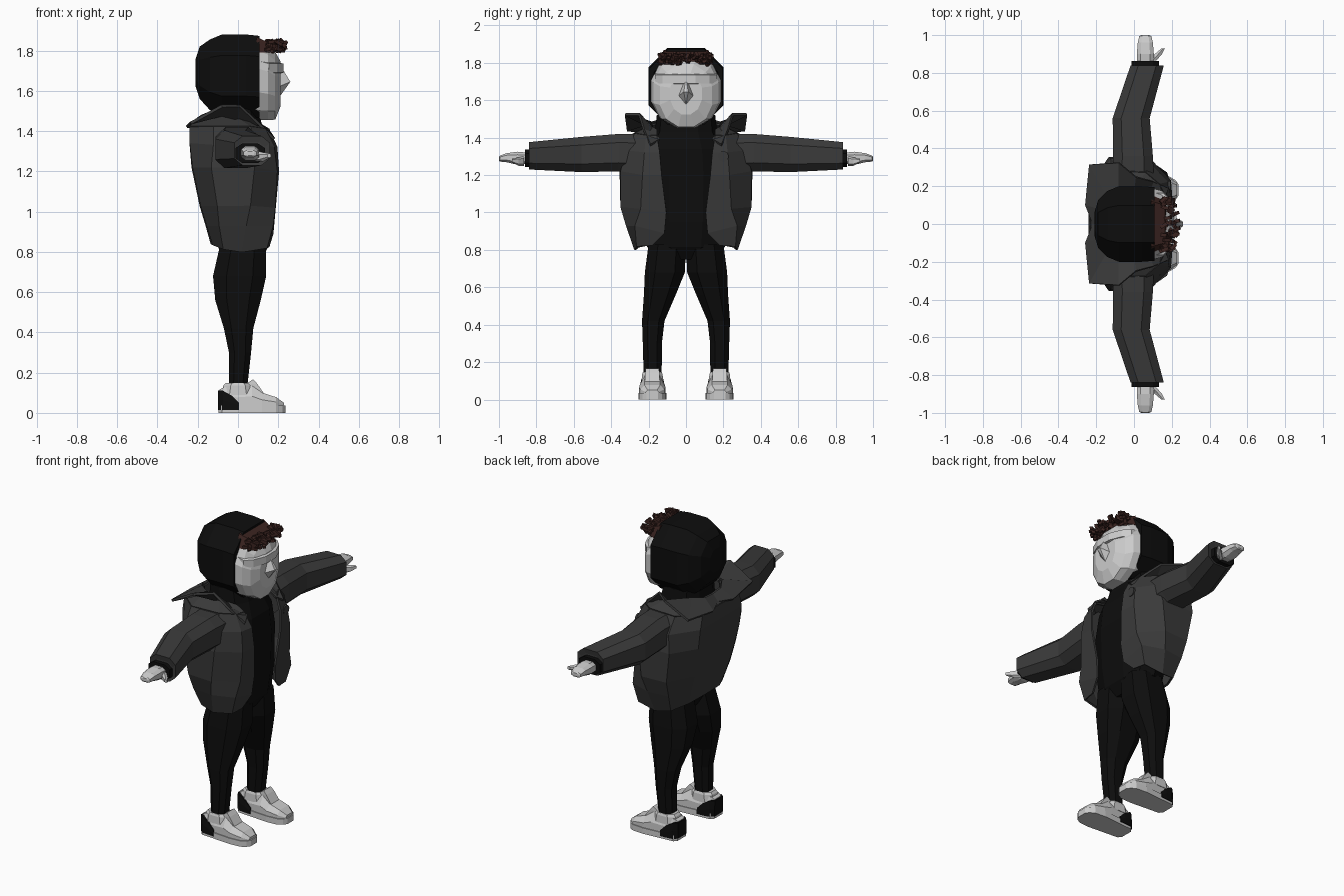
import bpy, bmesh, math, random
from mathutils import Vector, Matrix

random.seed(4)


def material(name, rgb):
    m = bpy.data.materials.new(name)
    m.diffuse_color = (*rgb, 1)
    return m


BLACK = material("black_cloth", (0.004, 0.004, 0.004))
COAT = material("coat_grey", (0.042, 0.042, 0.042))
HAIR = material("hair_brown", (0.045, 0.018, 0.015))


def finish(name, bm, mat=None, mirror=False, thick=0):
    if mirror or thick:
        bmesh.ops.remove_doubles(bm, verts=bm.verts, dist=1e-4)
    bmesh.ops.recalc_face_normals(bm, faces=bm.faces)
    me = bpy.data.meshes.new(name)
    bm.to_mesh(me)
    bm.free()
    ob = bpy.data.objects.new(name, me)
    bpy.context.collection.objects.link(ob)
    if mat:
        me.materials.append(mat)
    if mirror:
        mod = ob.modifiers.new("mirror", 'MIRROR')
        mod.use_axis = (False, True, False)
        mod.merge_threshold = 0.002
    if thick:
        mod = ob.modifiers.new("thickness", 'SOLIDIFY')
        mod.thickness = thick
        mod.offset = 0
    return ob


def loft(name, rings, mat=None, closed=True, cap=True, **kw):
    """Skin a surface across rings with equal point counts."""
    bm = bmesh.new()
    rows = [[bm.verts.new(p) for p in r] for r in rings]
    n = len(rows[0])
    for a, b in zip(rows, rows[1:]):
        for i in range(n if closed else n - 1):
            j = (i + 1) % n
            bm.faces.new((a[i], a[j], b[j], b[i]))
    if closed and cap:
        bm.faces.new(rows[0])
        bm.faces.new(rows[-1])
    return finish(name, bm, mat, **kw)


def hull(name, pts, mat=None, **kw):
    bm = bmesh.new()
    for p in pts:
        bm.verts.new(p)
    bmesh.ops.convex_hull(bm, input=bm.verts)
    return finish(name, bm, mat, **kw)


def ring(axis, c, ra, rb, n=8, p=0.8):
    """Flat-sided rounded ring around c, perpendicular to axis."""
    top = math.cos(math.pi / n) ** p
    out = []
    for i in range(n):
        t = (i + 0.5) * math.tau / n
        u, v = [math.copysign(abs(f) ** p, f) / top for f in (math.cos(t), math.sin(t))]
        d = {'x': (0, ra * u, rb * v), 'y': (ra * u, 0, rb * v), 'z': (ra * u, rb * v, 0)}[axis]
        out.append(Vector(c) + Vector(d))
    return out


# Hood: opens forward (+x), rim turned inward
loft("hood", [ring('x', (x, 0, z), ry, rz) for x, ry, z, rz in [
    (-.21, .06, 1.69, .07), (-.19, .125, 1.69, .13), (-.14, .175, 1.68, .175),
    (-.08, .2, 1.675, .205), (.04, .2, 1.675, .205), (.108, .195, 1.67, .203),
    (.108, .17, 1.665, .175), (.03, .16, 1.665, .16)]], BLACK)

# Head
loft("face", [ring('x', (x, 0, z), ry, rz, 12, 0.92) for x, ry, z, rz in [
    (.02, .17, 1.65, .17), (.11, .186, 1.65, .195), (.15, .175, 1.64, .185),
    (.185, .14, 1.625, .168), (.212, .085, 1.635, .11)]])
hull("nose", [(.215, 0, 1.72), (.26, .012, 1.645), (.26, -.012, 1.645),
              (.2, .045, 1.62), (.2, -.045, 1.62), (.21, 0, 1.575)])
loft("brow_band", [[(x, y, 1.69), (x, y, 1.735), (x - .04, y, 1.745), (x - .04, y, 1.68)]
                   for x, y in [(.155, -.165), (.195, -.125), (.226, -.05),
                                (.226, .05), (.195, .125), (.155, .165)]])

# Hair: fringe block and loose curls
hull("hair_base", [(x, s * y, z) for s in (-1, 1) for x, y, z in [
    (.09, .12, 1.868), (.1, .15, 1.79), (.17, .12, 1.79), (.165, .1, 1.835)]], HAIR)
bm = bmesh.new()
for i in range(75):
    y = random.uniform(-.14, .14)
    x = random.uniform(.15, .235 - 1.8 * y * y)
    z = 1.825 + random.uniform(-.025, .02)
    rot = Matrix.Rotation(random.uniform(-.8, .8), 4, 'Z') @ Matrix.Rotation(random.uniform(-.8, .8), 4, 'Y')
    bmesh.ops.create_cube(bm, size=1, matrix=Matrix.Translation((x, y, z)) @ rot
                          @ Matrix.Diagonal((.038, .018, .016, 1)))
finish("hair_curls", bm, HAIR)

# Shirt with neck
loft("shirt", [ring('z', (x, 0, z), rx, ry, 10) for z, x, rx, ry in [
    (.75, .02, .085, .12), (.815, .025, .12, .2), (.95, .015, .145, .22), (1.2, 0, .165, .23),
    (1.34, -.01, .165, .21), (1.43, -.01, .13, .16), (1.52, -.02, .115, .15)]], BLACK)

# Legs
loft("leg", [ring('z', (x, y, z), rx, ry) for z, x, rx, y, ry in [
    (.12, 0, .045, .178, .048), (.30, .01, .055, .18, .051), (.42, .003, .073, .175, .06),
    (.56, 0, .113, .14, .085), (.68, .008, .132, .113, .107), (.83, .025, .115, .1, .1)]],
    BLACK, mirror=True)

# Jacket body: half sections from the front edge round to the back centre
jacket = [
    [(.15, .18, .825), (.14, .26, .82), (.02, .27, .80), (-.07, .25, .815), (-.12, .15, .835), (-.13, 0, .84)],
    [(.17, .115, .89), (.17, .27, .93), (.04, .315, .93), (-.09, .30, .93), (-.15, .17, .93), (-.155, 0, .93)],
    [(.18, .105, 1.0), (.18, .24, 1.02), (.06, .345, 1.03), (-.10, .335, 1.03), (-.18, .18, 1.03), (-.185, 0, 1.03)],
    [(.198, .13, 1.2), (.19, .23, 1.2), (.08, .345, 1.22), (-.13, .35, 1.22), (-.22, .2, 1.22), (-.225, 0, 1.22)],
    [(.19, .14, 1.32), (.175, .22, 1.32), (.09, .31, 1.33), (-.12, .34, 1.33), (-.235, .2, 1.34), (-.235, 0, 1.34)],
    [(.15, .155, 1.41), (.13, .21, 1.41), (.06, .27, 1.42), (-.12, .28, 1.42), (-.235, .18, 1.42), (-.225, 0, 1.42)],
]
loft("jacket_body", jacket, COAT, closed=False, mirror=True, thick=.012)
loft("jacket_shoulder", [jacket[-1], [(.1, .155, 1.44), (.07, .17, 1.45), (0, .19, 1.46),
     (-.1, .18, 1.47), (-.16, .1, 1.47), (-.17, 0, 1.47)]], COAT, closed=False, mirror=True, thick=.01)

# Wide turned-down collar
loft("collar", [
    [(.16, .14, 1.39), (.08, .165, 1.42), (0, .18, 1.45), (-.08, .185, 1.48),
     (-.14, .15, 1.49), (-.18, .08, 1.475), (-.18, 0, 1.47)],
    [(.18, .19, 1.36), (.10, .225, 1.44), (.01, .25, 1.525), (-.08, .325, 1.525),
     (-.235, .315, 1.44), (-.255, .1, 1.42), (-.215, 0, 1.43)]], COAT, closed=False, mirror=True, thick=.014)

# Sleeves, cuffs and hands
loft("sleeve", [ring('y', (x, y, z), rx, rz, 8, .7) for y, x, rx, z, rz in [
    (.25, -.005, .11, 1.315, .105), (.36, -.005, .105, 1.32, .1),
    (.56, -.015, .098, 1.31, .094), (.84, .07, .088, 1.303, .073),
    (.835, .065, .07, 1.295, .052)]], COAT, mirror=True)
loft("cuff", [ring('y', (.06, y, 1.29), .073, .048, 8, .7) for y in (.82, .862)], BLACK, mirror=True)
loft("hand", [ring('y', (x, y, z), rx, rz, 8, .7) for y, x, rx, z, rz in [
    (.85, .06, .045, 1.29, .03), (.9, .06, .045, 1.29, .035),
    (.96, .06, .04, 1.293, .024), (.995, .06, .032, 1.288, .016), (1.0, .06, .02, 1.288, .01)]], mirror=True)
loft("thumb", [ring('y', (x, y, z), rx, rz, 6) for y, x, rx, z, rz in [
    (.865, .095, .022, 1.275, .024), (.895, .125, .02, 1.272, .02), (.93, .155, .009, 1.278, .01)]], mirror=True)

# Chest button on one side
bm = bmesh.new()
bmesh.ops.create_cone(bm, cap_ends=True, segments=12, radius1=.028, radius2=.028, depth=.02,
                      matrix=Matrix.Translation((.183, .2, 1.3)) @ Matrix.Rotation(math.pi / 2, 4, 'Y'))
finish("chest_button", bm, COAT)


# Shoes: sole, upper, ankle collar, dark heel wrap
def shoe_section(x, w, z0, z1, top):
    c = .18
    return [(x, c - w, z0), (x, c + w, z0), (x, c + w, z0 + (z1 - z0) * .5),
            (x, c + w * top, z1), (x, c - w * top, z1), (x, c - w, z0 + (z1 - z0) * .5)]


loft("shoe_sole", [shoe_section(x, w, 0, .036, 1) for x, w in [
    (-.097, .04), (-.08, .06), (0, .066), (.12, .075), (.19, .07), (.22, .052), (.235, .03)]], mirror=True)
loft("shoe_upper", [shoe_section(x, w, .03, z, t) for x, w, z, t in [
    (-.093, .038, .115, .8), (-.07, .055, .128, .7), (0, .06, .125, .7), (.07, .066, .135, .55),
    (.12, .07, .1, .6), (.19, .064, .078, .65), (.228, .036, .05, .7)]], mirror=True)
loft("shoe_ankle", [ring('z', (x, .18, z), rx, ry) for z, x, rx, ry in [
    (.09, 0, .085, .058), (.135, 0, .073, .055), (.148, 0, .062, .05)]], mirror=True)
hull("shoe_tongue", [(x, .18 + s * y, z) for s in (-1, 1) for x, y, z in [
    (.035, .035, .14), (.075, .035, .167), (.095, .038, .145), (.13, .04, .095)]], mirror=True)
loft("shoe_heel_wrap", [shoe_section(x, w, .015, z, .93) for x, w, z in [
    (-.1, .042, .112), (-.075, .063, .11), (-.03, .069, .085), (.005, .07, .05)]], BLACK, mirror=True)
